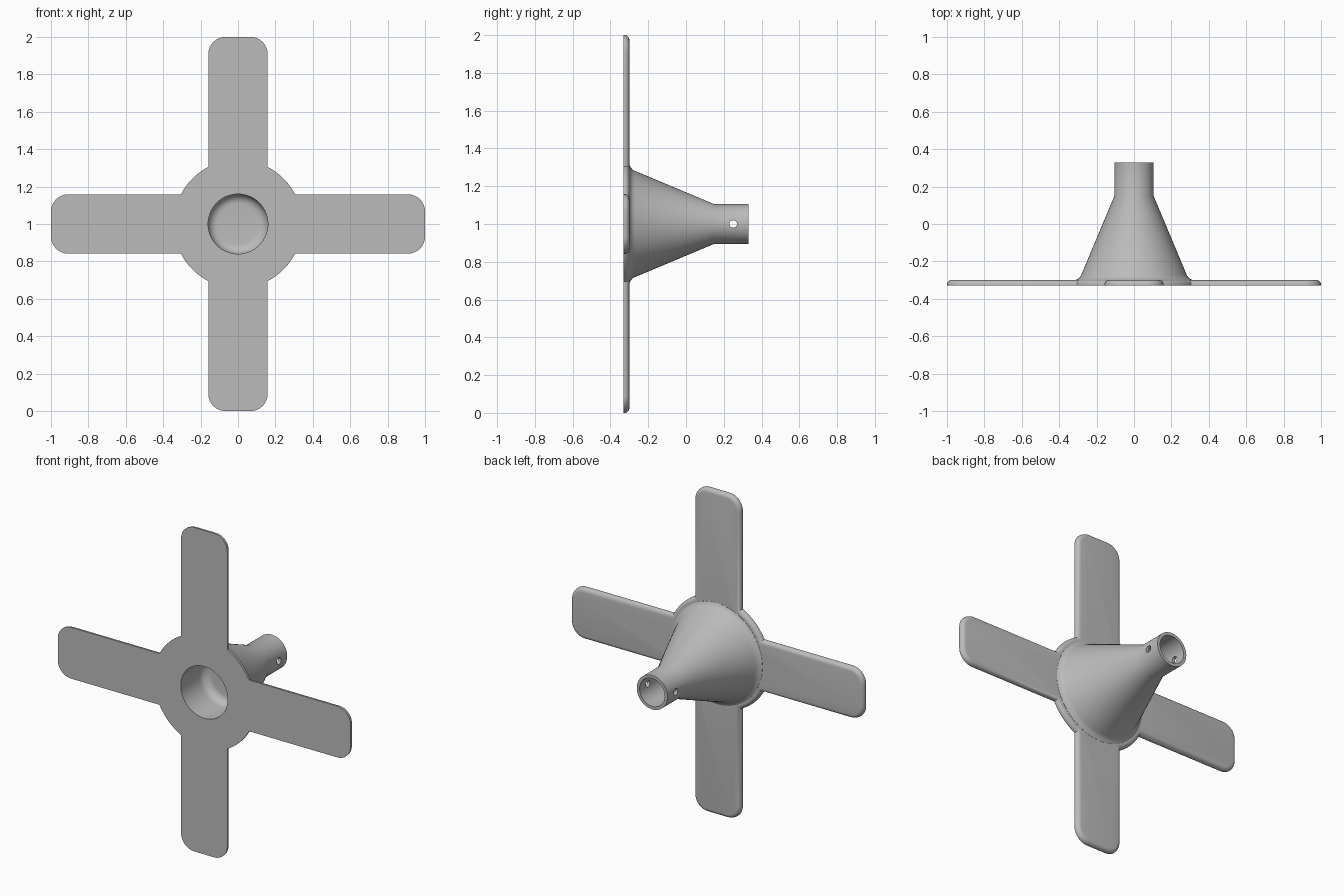
import bpy, bmesh, math
from math import sin, cos, pi

if "Cube" in bpy.data.objects:
    bpy.data.objects.remove(bpy.data.objects["Cube"])

FRONT, BACK, MID = -0.33, 0.33, 1.0      # y of the two ends, height of the axis
HALF_W, HUB_R, TIP_R, THICK = 0.158, 0.344, 0.09, 0.03

grey = bpy.data.materials.new("grey_plastic")
grey.use_nodes = True
grey.diffuse_color = (0.5, 0.5, 0.5, 1)
grey.node_tree.nodes["Principled BSDF"].inputs["Base Color"].default_value = (0.5, 0.5, 0.5, 1)


def make_object(name, bm):
    bmesh.ops.recalc_face_normals(bm, faces=bm.faces[:])
    mesh = bpy.data.meshes.new(name)
    bm.to_mesh(mesh)
    bm.free()
    mesh.materials.append(grey)
    obj = bpy.data.objects.new(name, mesh)
    bpy.context.collection.objects.link(obj)
    return obj


def lathe(name, profile, steps=72):
    """Closed solid turned round the y axis from (radius, y) points."""
    bm = bmesh.new()
    rings = [[bm.verts.new((r * cos(2 * pi * i / steps), y, MID + r * sin(2 * pi * i / steps)))
              for i in range(steps)] for r, y in profile]
    for a, b in zip(rings, rings[1:]):
        for i in range(steps):
            j = (i + 1) % steps
            bm.faces.new((a[i], a[j], b[j], b[i]))
    bm.faces.new(rings[0])
    bm.faces.new(rings[-1])
    return make_object(name, bm)


def combine(target, tool, operation):
    mod = target.modifiers.new(operation.lower(), 'BOOLEAN')
    mod.operation, mod.object, mod.solver = operation, tool, 'EXACT'
    bpy.context.view_layer.objects.active = target
    bpy.ops.object.modifier_apply(modifier=mod.name)
    bpy.data.objects.remove(tool)


# Four-bladed plate: one quarter of the outline, repeated four times
quarter = []
for side, start in ((-1, -pi / 2), (1, 0)):
    for k in range(9):
        a = start + k * pi / 16
        quarter.append((1 - TIP_R + TIP_R * cos(a), side * (HALF_W - TIP_R) + TIP_R * sin(a)))
join = math.asin(HALF_W / HUB_R)
for k in range(13):
    a = join + (pi / 2 - 2 * join) * k / 12
    quarter.append((HUB_R * cos(a), HUB_R * sin(a)))

bm = bmesh.new()
outline = []
for q in range(4):
    c, s = cos(q * pi / 2), sin(q * pi / 2)
    outline += [bm.verts.new((x * c - z * s, FRONT, MID + x * s + z * c)) for x, z in quarter]
front = bm.faces.new(outline)
moved = bmesh.ops.extrude_face_region(bm, geom=[front], use_keep_orig=True)["geom"]
back_verts = [g for g in moved if isinstance(g, bmesh.types.BMVert)]
bmesh.ops.translate(bm, verts=back_verts, vec=(0, THICK, 0))
rim = [e for e in bm.edges if all(v.co.y > FRONT + THICK / 2 for v in e.verts)]
bmesh.ops.bevel(bm, geom=rim, offset=0.024, segments=5, profile=0.5, affect='EDGES')
plate = make_object("bladed_hub", bm)

# Flared cone with the neck tube
cone = lathe("cone_neck", [(0.27, FRONT + 0.01), (0.312, FRONT + 0.027), (0.312, FRONT + THICK + 0.001),
                           (0.298, -0.292), (0.288, -0.283), (0.282, -0.272),
                           (0.105, 0.15), (0.105, BACK)])
combine(plate, cone, 'UNION')

# Front recess with a rounded floor
floor, r, fillet = -0.1, 0.16, 0.05
recess = [(r, FRONT - 0.1)] + [(r - fillet + fillet * cos(k * pi / 12), floor - fillet + fillet * sin(k * pi / 12))
                               for k in range(7)]
combine(plate, lathe("recess_cutter", recess), 'DIFFERENCE')

# Bore in the neck
combine(plate, lathe("bore_cutter", [(0.086, 0.13), (0.086, BACK + 0.1)]), 'DIFFERENCE')

# Pin hole straight across the neck
bpy.ops.mesh.primitive_cylinder_add(vertices=24, radius=0.02, depth=0.5,
                                    location=(0, 0.25, MID), rotation=(0, pi / 2, 0))
combine(plate, bpy.context.object, 'DIFFERENCE')

bpy.ops.object.select_all(action='DESELECT')
plate.select_set(True)
bpy.context.view_layer.objects.active = plate
bpy.ops.object.shade_smooth_by_angle(angle=math.radians(30))
